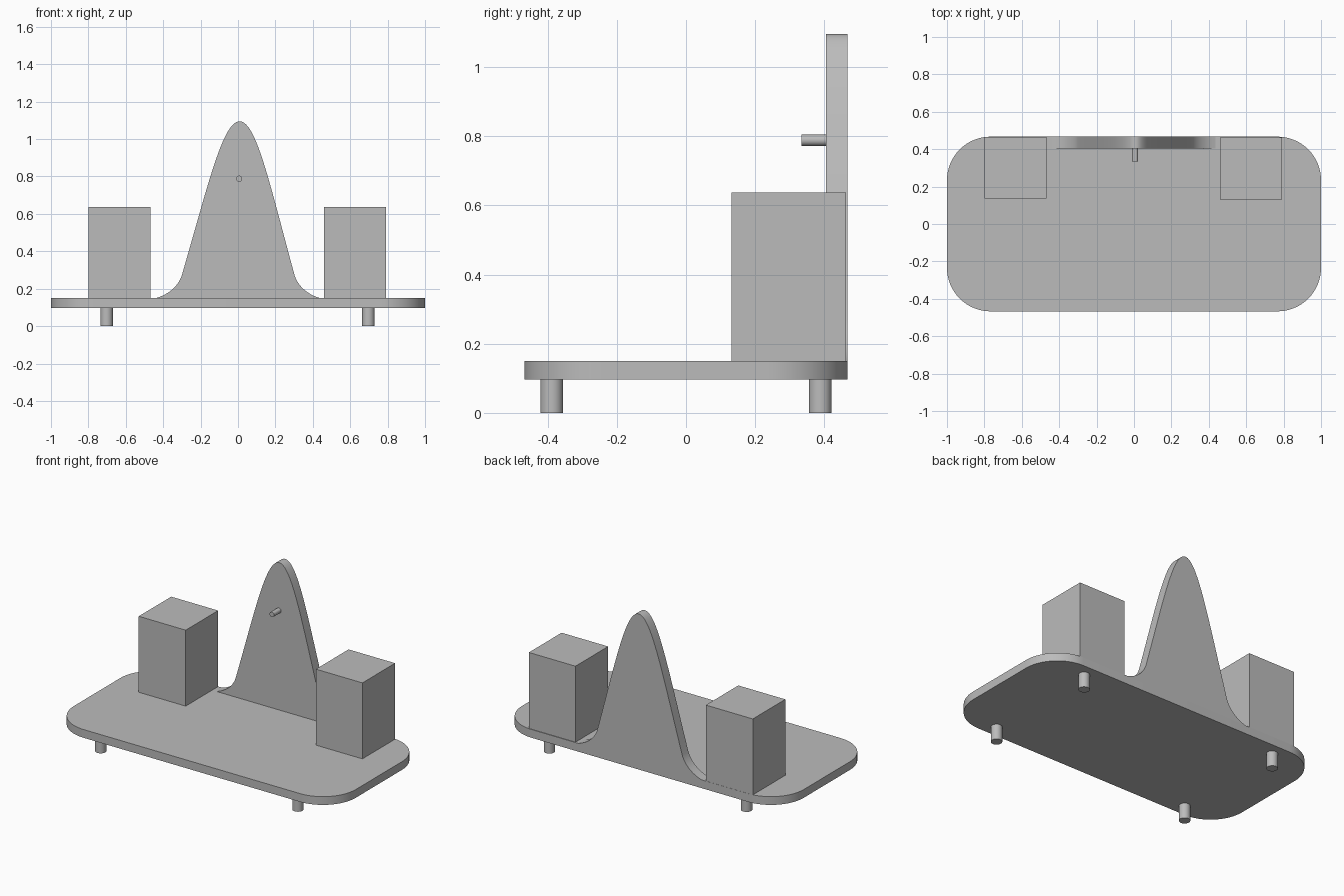
import bpy, bmesh
from math import pi, radians, sin, cos
from mathutils import Vector
from mathutils.geometry import interpolate_bezier

if "Cube" in bpy.data.objects:
    bpy.data.objects.remove(bpy.data.objects["Cube"], do_unlink=True)

grey = bpy.data.materials.new("plain_grey")
grey.use_nodes = True
grey.diffuse_color = (0.5, 0.5, 0.5, 1)
grey.node_tree.nodes["Principled BSDF"].inputs["Base Color"].default_value = grey.diffuse_color


def finish(obj, name):
    obj.name = obj.data.name = name
    obj.data.materials.append(grey)
    bpy.ops.object.select_all(action='DESELECT')
    obj.select_set(True)
    bpy.context.view_layer.objects.active = obj
    bpy.ops.object.shade_smooth_by_angle(angle=radians(30))


def extrude_profile(name, points, direction):
    """Fill an outline and sweep it along a direction."""
    bm = bmesh.new()
    face = bm.faces.new([bm.verts.new(p) for p in points])
    swept = bmesh.ops.extrude_face_region(bm, geom=[face], use_keep_orig=True)
    moved = [v for v in swept["geom"] if isinstance(v, bmesh.types.BMVert)]
    bmesh.ops.translate(bm, verts=moved, vec=direction)
    bmesh.ops.recalc_face_normals(bm, faces=bm.faces)
    mesh = bpy.data.meshes.new(name)
    bm.to_mesh(mesh)
    bm.free()
    obj = bpy.data.objects.new(name, mesh)
    bpy.context.collection.objects.link(obj)
    finish(obj, name)


def cylinder(name, location, radius, depth, rotation=(0, 0, 0)):
    bpy.ops.mesh.primitive_cylinder_add(vertices=32, radius=radius, depth=depth,
                                        location=location, rotation=rotation)
    finish(bpy.context.object, name)


def box(name, low, high):
    low, high = Vector(low), Vector(high)
    bpy.ops.mesh.primitive_cube_add(size=1, location=(low + high) / 2)
    obj = bpy.context.object
    obj.scale = high - low
    bpy.ops.object.transform_apply(location=False, rotation=False, scale=True)
    finish(obj, name)


BASE_LOW, BASE_TOP = 0.097, 0.15
HALF_DEPTH, CORNER = 0.467, 0.233

# Rounded base slab
outline = []
for i, (sx, sy) in enumerate([(1, 1), (-1, 1), (-1, -1), (1, -1)]):
    for k in range(17):
        a = (i + k / 16) * pi / 2
        outline.append((sx * (1 - CORNER) + CORNER * cos(a),
                        sy * (HALF_DEPTH - CORNER) + CORNER * sin(a), BASE_LOW))
extrude_profile("base_slab", outline, (0, 0, BASE_TOP - BASE_LOW))

# Feet
for side, x in (("right", -0.702), ("left", 0.697)):
    for end, y in (("front", -0.388), ("back", 0.388)):
        cylinder(f"{end}_{side}_foot", (x, y, BASE_LOW / 2), 0.033, BASE_LOW)

# Square blocks
box("right_block", (-0.80, 0.137, BASE_TOP), (-0.467, 0.466, 0.637))
box("left_block", (0.46, 0.132, BASE_TOP), (0.79, 0.463, 0.637))

# Bell shaped back panel: flared foot, then long curve to the peak
foot = [(-0.437, 0.15), (-0.37, 0.17), (-0.32, 0.215), (-0.302, 0.27)]
flank = [(-0.302, 0.27), (-0.165, 0.755), (-0.09, 1.095), (0, 1.095)]
half = []
for curve, steps in ((foot, 12), (flank, 32)):
    half += interpolate_bezier(*[Vector((x, 0.405, z)) for x, z in curve], steps)[:-1]
peak = Vector((0, 0.405, 1.095))
bell = half + [peak] + [Vector((-p.x, p.y, p.z)) for p in reversed(half)]
# The peak leans very slightly to the left
bell = [p + Vector((0.009 * (p.z - BASE_TOP), 0, 0)) for p in bell]
extrude_profile("bell_panel", bell, (0, 0.062, 0))

# Small peg on the panel
cylinder("panel_peg", (0.006, 0.372, 0.788), 0.0165, 0.075, (pi / 2, 0, 0))
